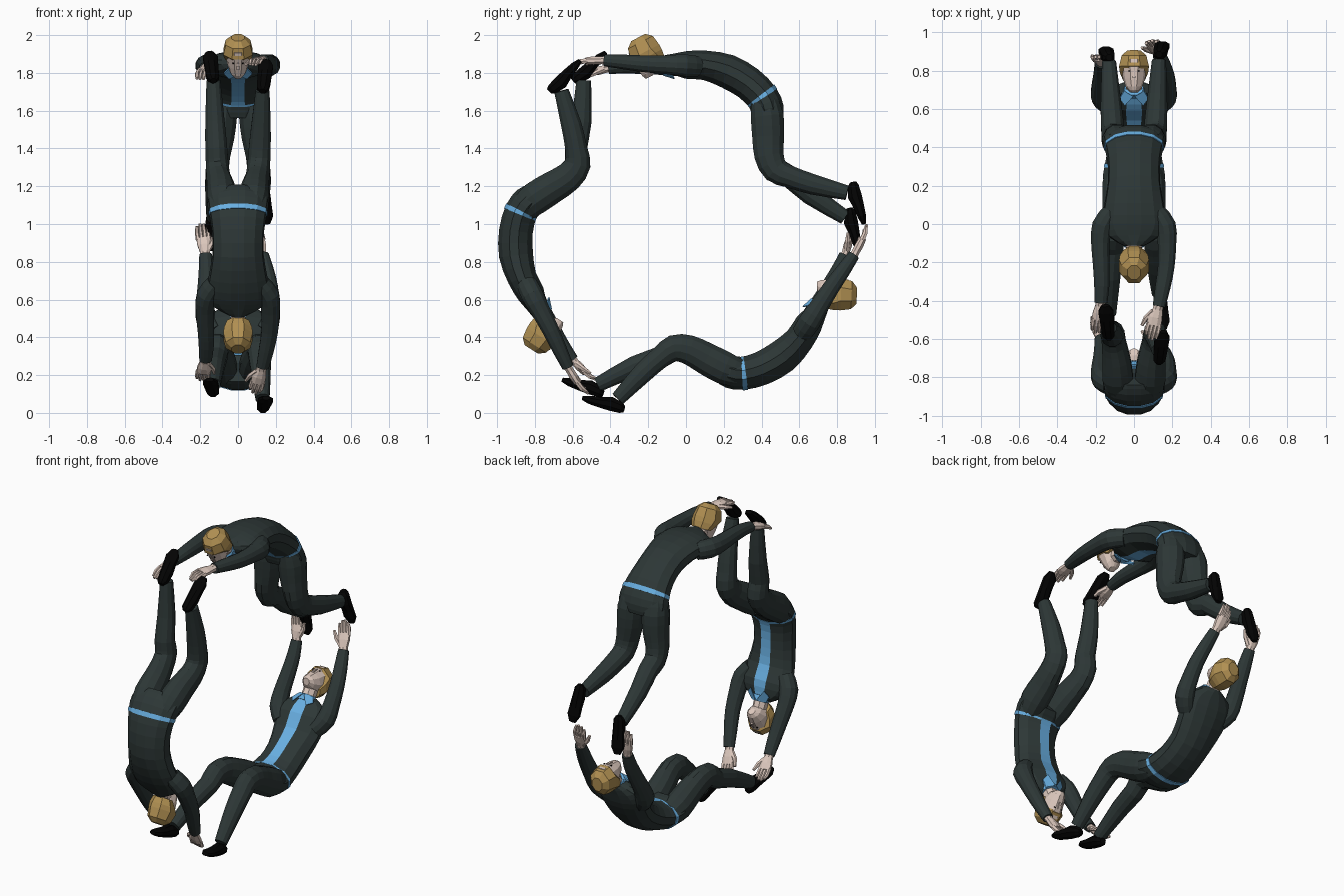
import bpy, bmesh, math
from mathutils import Vector, Matrix

if "Cube" in bpy.data.objects:
    bpy.data.objects.remove(bpy.data.objects["Cube"])


def material(name, rgb):
    m = bpy.data.materials.new(name)
    m.diffuse_color = (*rgb, 1)
    m.use_nodes = True
    m.node_tree.nodes["Principled BSDF"].inputs["Base Color"].default_value = m.diffuse_color
    return m


SUIT = material("dark suit", (0.026, 0.038, 0.037))
BLUE = material("light blue", (0.14, 0.43, 0.76))
SKIN = material("pale skin", (0.72, 0.58, 0.51))
HAIR = material("blond hair", (0.44, 0.28, 0.085))
SHOE = material("black", (0.001, 0.001, 0.001))
parts = []


def finish(name, bm, mats):
    bmesh.ops.recalc_face_normals(bm, faces=bm.faces)
    me = bpy.data.meshes.new(name)
    bm.to_mesh(me)
    bm.free()
    for m in mats:
        me.materials.append(m)
    parts.append((name, me))


def smooth_path(pts, sub):
    """Catmull-Rom through tuples (x, y, z, half width, half depth)."""
    out, n = [], len(pts)
    for i in range(n - 1):
        a, b, c, d = pts[max(i - 1, 0)], pts[i], pts[i + 1], pts[min(i + 2, n - 1)]
        for k in range(sub):
            t = k / sub
            out.append([0.5 * (2 * q + (r - p) * t + (2 * p - 5 * q + 4 * r - s) * t * t
                               + (3 * q - p - 3 * r + s) * t ** 3)
                        for p, q, r, s in zip(a, b, c, d)])
    return out + [list(pts[-1])]


def tube(name, pts, mats, angles=10, sub=2, axis=None, side=(1, 0, 0), rule=None):
    """Loft of elliptical rings along a path."""
    if isinstance(angles, int):
        angles = [360 * (k + 0.5) / angles for k in range(angles)]
    pts = smooth_path(pts, sub)
    bm, rings = bmesh.new(), []
    for i, p in enumerate(pts):
        t = axis or Vector(pts[min(i + 1, len(pts) - 1)][:3]) - Vector(pts[max(i - 1, 0)][:3])
        t = Vector(t).normalized()
        s = Vector(side)
        s = (s - t * s.dot(t)).normalized()
        o = t.cross(s)
        rings.append([bm.verts.new(Vector(p[:3]) + s * p[3] * math.sin(math.radians(a))
                                   + o * p[4] * math.cos(math.radians(a))) for a in angles])
    n = len(angles)
    for i in range(len(rings) - 1):
        for j in range(n):
            f = bm.faces.new((rings[i][j], rings[i][(j + 1) % n],
                              rings[i + 1][(j + 1) % n], rings[i + 1][j]))
            if rule:
                f.material_index = rule(i, j)
    bm.faces.new(rings[0])
    bm.faces.new(rings[-1])
    finish(name, bm, mats)


# Torso with the shirt stripe on the belly side
BODY = [-14, 14, 48, 80, 110, 140, 167, 193, 220, 250, 280, 312]
tube("torso", [(0, -.115, 1.855, .05, .04), (0, -.065, 1.85, .135, .055), (0, 0, 1.842, .17, .075),
               (0, .1, 1.84, .158, .08), (0, .22, 1.808, .138, .093), (0, .33, 1.745, .14, .092),
               (0, .405, 1.67, .156, .09), (0, .43, 1.61, .165, .09), (0, .435, 1.565, .15, .08)],
     [SUIT, BLUE], BODY, rule=lambda i, j: int(j == 0 and i < 12))
# Belt, wider at the back than at the belly
tube("belt", [(0, .392, 1.681, .157, .092), (0, .404, 1.664, .16, .092)], [BLUE], BODY, 1)
T, O = Vector((0, .57, -.82)), Vector((0, .82, .57))
for i, v in enumerate(parts[-1][1].vertices):
    back = (v.co - Vector((0, .403, 1.67))).dot(O) / .09
    v.co += T * ((-1 if i < 12 else 1) * .004 * back) + O * .005

# Neck and collar
tube("neck", [(0, -.08, 1.845, .045, .045), (0, -.18, 1.855, .042, .045)], [SKIN], 8, 1)
tube("collar", [(0, -.085, 1.835, .066, .045), (0, -.122, 1.838, .05, .047)], [BLUE], 10, 1)
for s in (-1, 1):
    bm = bmesh.new()
    quad = [(.004, -.122, 1.786), (.05, -.122, 1.82), (.075, -.085, 1.795), (.048, -.06, 1.766)]
    lo, hi = [[bm.verts.new((s * x, y, z + d)) for x, y, z in quad] for d in (0, .008)]
    bm.faces.new(lo)
    bm.faces.new(hi)
    for k in range(4):
        bm.faces.new((lo[k], lo[k - 1], hi[k - 1], hi[k]))
    finish("collar_flap", bm, [BLUE])

# Head, built along its own up (U) and forward (F) directions
H, U, F = Vector((0, -.21, 1.888)), Vector((0, -.46, .888)), Vector((0, -.888, -.46))


def on_head(rows):
    return [(*(H + Vector((x, 0, 0)) + U * u + F * f), w, d) for x, u, f, w, d in rows]


tube("face", on_head([(0, -.105, .036, .022, .022), (0, -.083, .022, .043, .047), (0, -.04, .006, .058, .07),
                      (0, .02, .0, .065, .082), (0, .06, 0, .06, .08)]), [SKIN], 10, 1, axis=U)
tube("hair", on_head([(0, -.045, -.04, .062, .048), (0, -.005, -.022, .08, .073), (0, .024, -.004, .084, .092),
                      (0, .08, -.006, .07, .08), (0, .108, -.008, .038, .045)]), [HAIR], 8, 1, axis=U)
tube("nose", on_head([(0, -.04, .073, .012, .012), (0, .0, .077, .006, .006)]), [SKIN], 4, 1, axis=U)
for s in (-1, 1):
    tube("eye", on_head([(s * .024, -.006, .075, .006, .004), (s * .024, -.001, .075, .006, .004)]),
         [SHOE], 4, 1, axis=U)

# Legs and shoes: shin, ankle, heel and toe differ on the two sides
for s, name, mid, ankle, heel, toe in (
        (1, "right", (.67, 1.21), (.853, 1.165), (.884, 1.222), (.938, 1.0)),
        (-1, "left", (.66, 1.155), (.842, 1.035), (.868, 1.085), (.908, .86))):
    tube("leg_" + name, [(s * .078, .415, 1.65, .07, .075), (s * .085, .43, 1.57, .082, .09),
                         (s * .092, .435, 1.46, .075, .087), (s * .105, .44, 1.36, .065, .08),
                         (s * .11, .475, 1.285, .062, .072), (s * .115, .55, 1.25, .06, .06),
                         (s * .122, *mid, .053, .056), (s * .13, *ankle, .038, .04)], [SUIT], 12)
    h, t = Vector((s * .13, *heel)), Vector((s * .15, *toe))
    rows = ((0, .018, .018, 0), (.1, .034, .032, -.004), (.35, .038, .04, -.008),
            (.6, .04, .03, 0), (.82, .043, .024, .003), (1, .022, .012, .004))
    tube("shoe_" + name, [(*(h.lerp(t, k) + Vector((0, o, 0))), w, d) for k, w, d, o in rows],
         [SHOE], 8, 1, axis=t - h)


# Hands: palm, four fingers and a thumb on the inner side
def hand(name, wrist, tip, inner):
    w, d = Vector(wrist), Vector(tip) - Vector(wrist)
    X = Vector((inner, 0, 0))
    X = (X - d * X.dot(d) / d.length_squared).normalized()
    N = Vector((0, .1, -1)).normalized()

    def at(k, x, n, rx, rn):
        return (*(w + d * k + X * x + N * n), rx, rn)
    tube("palm_" + name, [at(-.1, 0, 0, .028, .026), at(.12, 0, 0, .028, .022),
                          at(.35, .002, 0, .04, .024), at(.58, 0, 0, .04, .019)], [SKIN], 8, 1)
    for j in range(4):
        x, e = (j - 1.5) * .019, (.92, 1, .98, .88)[j]
        tube("finger_" + name, [at(.52, x, 0, .0125, .015), at(.75, x * 1.05, .004, .0115, .014),
                                at(e, x * .95, .018, .008, .008)], [SKIN], 6, 1)
    tube("thumb_" + name, [at(.18, .02, 0, .015, .016), at(.42, .048, .008, .014, .014),
                           at(.66, .06, .018, .008, .008)], [SKIN], 6, 1)


# Arms reaching forward past the head
tube("arm_right", [(.12, .06, 1.835, .05, .055), (.165, -.01, 1.84, .056, .06), (.172, -.1, 1.843, .05, .052),
                   (.168, -.22, 1.848, .045, .046), (.15, -.33, 1.858, .041, .04),
                   (.13, -.43, 1.866, .034, .032)], [SUIT], 12)
hand("right", (.128, -.425, 1.867), (.085, -.605, 1.862), -1)
tube("arm_left", [(-.12, .06, 1.835, .05, .055), (-.165, -.01, 1.838, .056, .06), (-.175, -.1, 1.838, .05, .052),
                  (-.17, -.22, 1.838, .045, .046), (-.168, -.32, 1.835, .041, .04),
                  (-.172, -.41, 1.825, .034, .032)], [SUIT], 12)
hand("left", (-.173, -.405, 1.826), (-.192, -.57, 1.785), 1)

# Three figures chained in a ring, the lowest one resting on the ground
C = Matrix.Translation((0, -.063, .988))
turns = [C @ Matrix.Rotation(math.radians(120 * k), 4, 'X') @ C.inverted() for k in range(3)]
low = min((turns[2] @ v.co).z for _, me in parts for v in me.vertices)
nudges = [(0, 0, 0), (0, .015, .012), (0, .007, -low)]
for k, m in enumerate(turns):
    for name, me in parts:
        ob = bpy.data.objects.new("figure%d_%s" % (k + 1, name), me)
        bpy.context.collection.objects.link(ob)
        ob.matrix_world = Matrix.Translation(nudges[k]) @ m
